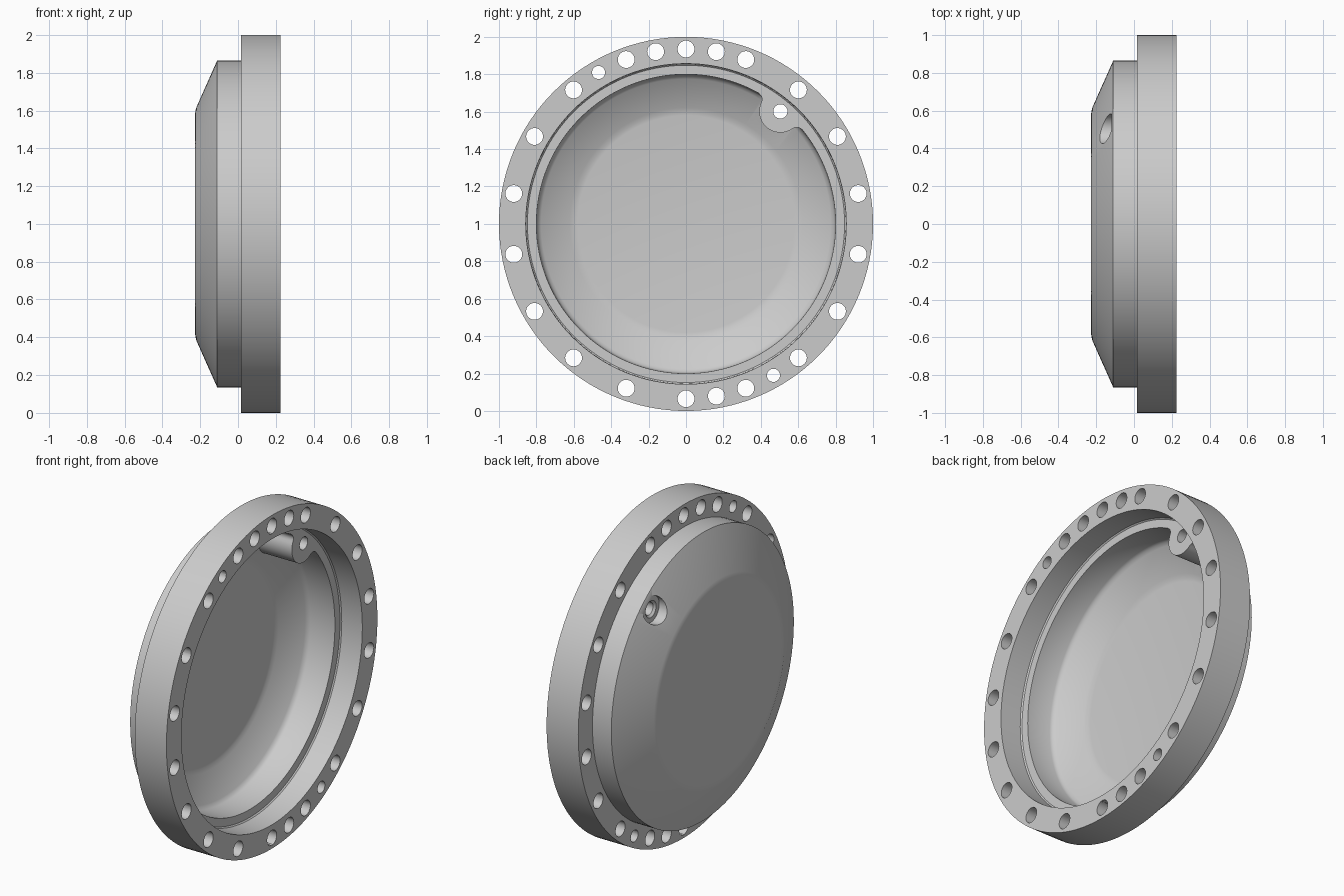
import bpy, bmesh
from math import sin, cos, pi, radians, sqrt, atan2

if "Cube" in bpy.data.objects:
    bpy.data.objects.remove(bpy.data.objects["Cube"])

SEG = 128


def make_object(name, bm):
    bmesh.ops.recalc_face_normals(bm, faces=bm.faces[:])
    mesh = bpy.data.meshes.new(name)
    bm.to_mesh(mesh)
    bm.free()
    obj = bpy.data.objects.new(name, mesh)
    bpy.context.collection.objects.link(obj)
    return obj


def lathe(bm, profile, cy=0.0, cz=1.0, seg=SEG):
    """Spin (x, radius) points about an x-parallel axis; ends close on the axis."""
    rings = []
    for x, r in profile:
        rings.append([bm.verts.new((x, cy + r * sin(2 * pi * i / seg), cz + r * cos(2 * pi * i / seg)))
                      for i in range(seg)])
    for a, b in zip(rings, rings[1:]):
        for i in range(seg):
            j = (i + 1) % seg
            bm.faces.new((a[i], a[j], b[j], b[i]))
    bm.faces.new(rings[0])
    bm.faces.new(rings[-1])


def boolean(target, tool, operation):
    tool.hide_render = True
    mod = target.modifiers.new(operation, 'BOOLEAN')
    mod.object = tool
    mod.operation = operation
    mod.solver = 'EXACT'
    bpy.ops.object.select_all(action='DESELECT')
    target.select_set(True)
    bpy.context.view_layer.objects.active = target
    bpy.ops.object.modifier_apply(modifier=mod.name)
    bpy.data.objects.remove(tool)


# Dished cover with flange
LEDGE = 0.083
bm = bmesh.new()
lathe(bm, [(-0.227, 0.58), (-0.2255, 0.597), (-0.220, 0.618),
           (-0.11, 0.865), (0.015, 0.865), (0.015, 1.0), (0.225, 1.0),
           (0.225, 0.857), (0.09, 0.855), (LEDGE, 0.848), (LEDGE, 0.80),
           (-0.07, 0.797), (-0.085, 0.79), (-0.098, 0.775),
           (-0.167, 0.622), (-0.175, 0.60), (-0.178, 0.58)])
cover = make_object("flanged_cover", bm)

# Boss on the inner wall: round nose blended into the wall by fillets
A = radians(40)
RHO, R, F, WALL = 0.785, 0.113, 0.035, 0.798
fa = ((WALL - F) ** 2 - (R + F) ** 2 + RHO ** 2) / (2 * RHO)
fb = sqrt((WALL - F) ** 2 - fa ** 2)
to_boss = atan2(-fb, RHO - fa)
to_wall = atan2(fb, fa)
half = [(0.835 * cos(0.205), 0.835 * sin(0.205))]
for i in range(7):
    t = to_wall + (to_boss - to_wall) * i / 6
    half.append((fa + F * cos(t), fb + F * sin(t)))
start = to_boss + pi
for i in range(1, 13):
    t = start + (pi - start) * i / 12
    half.append((RHO + R * cos(t), R * sin(t)))
outline = half + [(u, -v) for u, v in reversed(half[:-1])]
bm = bmesh.new()
top, base = [], []
for u, v in outline:
    y, z = u * sin(A) + v * cos(A), 1 + u * cos(A) - v * sin(A)
    top.append(bm.verts.new((LEDGE, y, z)))
    base.append(bm.verts.new((-0.085 - (0.865 - u) * 0.451, y, z)))
n = len(outline)
bm.faces.new(top)
bm.faces.new(base)
for i in range(n):
    j = (i + 1) % n
    bm.faces.new((top[i], top[j], base[j], base[i]))
boolean(cover, make_object("boss", bm), 'UNION')

# Flange bolt holes: 20 degree pitch plus extra holes and two small dowel holes
bm = bmesh.new()
bolts = list(range(0, 360, 20)) + [10, -10, 170]
for deg, r in [(d, 0.045) for d in bolts] + [(-30, 0.035), (150, 0.035)]:
    a = radians(deg)
    lathe(bm, [(-0.05, r), (0.3, r)], 0.935 * sin(a), 1 + 0.935 * cos(a), 32)
boolean(cover, make_object("bolt_hole_cutter", bm), 'DIFFERENCE')

# Port through the boss, counterbored from the back
bm = bmesh.new()
lathe(bm, [(-0.3, 0.079), (-0.12, 0.079), (-0.12, 0.05), (-0.108, 0.038), (0.2, 0.038)],
      RHO * sin(A), 1 + RHO * cos(A), 40)
boolean(cover, make_object("port_cutter", bm), 'DIFFERENCE')

bpy.ops.object.shade_smooth_by_angle(angle=radians(30))
